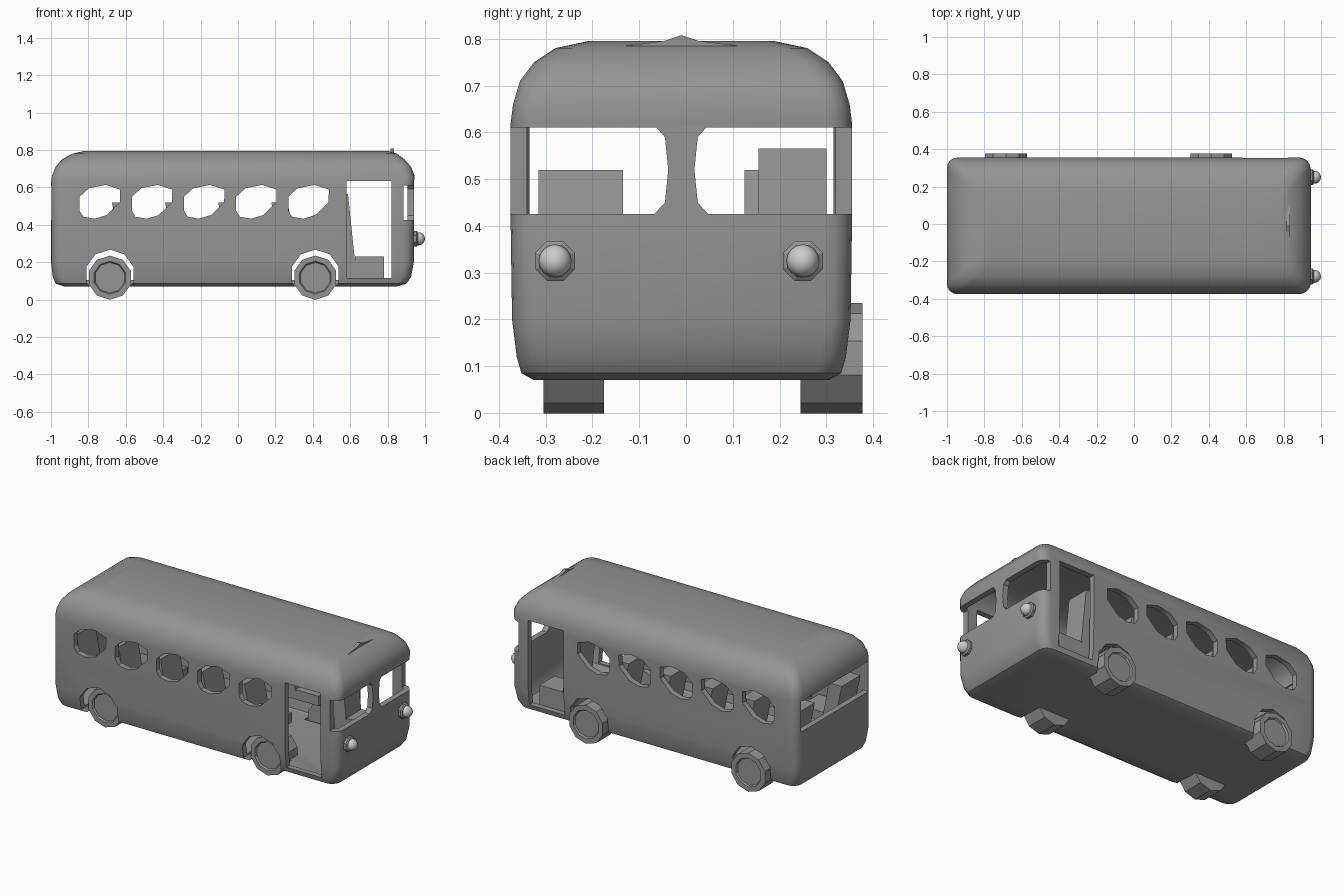
import bpy, bmesh, math
from mathutils import Vector

cube = bpy.data.objects.get("Cube")
if cube:
    bpy.data.objects.remove(cube, do_unlink=True)


def material(name, value):
    m = bpy.data.materials.new(name)
    m.use_nodes = True
    m.diffuse_color = (value, value, value, 1)
    m.node_tree.nodes["Principled BSDF"].inputs["Base Color"].default_value = (value, value, value, 1)
    return m


GREY = material("body grey", 0.3)
LENS = material("lamp pale grey", 0.6)
MID = -0.01  # body centre line in y


def finish(bm, name, mat, angle=None):
    bmesh.ops.recalc_face_normals(bm, faces=bm.faces)
    mesh = bpy.data.meshes.new(name)
    bm.to_mesh(mesh)
    bm.free()
    mesh.materials.append(mat)
    ob = bpy.data.objects.new(name, mesh)
    bpy.context.collection.objects.link(ob)
    if angle:
        smooth(ob, angle)
    return ob


def activate(ob):
    bpy.ops.object.select_all(action="DESELECT")
    ob.select_set(True)
    bpy.context.view_layer.objects.active = ob


def smooth(ob, angle):
    activate(ob)
    bpy.ops.object.shade_smooth_by_angle(angle=math.radians(angle))


def loft(bm, rings):
    loops = [[bm.verts.new(p) for p in ring] for ring in rings]
    n = len(loops[0])
    for a, b in zip(loops, loops[1:]):
        for i in range(n):
            j = (i + 1) % n
            bm.faces.new((a[i], a[j], b[j], b[i]))
    bm.faces.new(loops[0][::-1])
    bm.faces.new(loops[-1])


def prism(bm, points, axis, a, b):
    """Extrude a 2D outline along x or y from a to b."""
    def place(p, d):
        return Vector((p[0], d, p[1])) if axis == "y" else Vector((d, p[0], p[1]))
    loft(bm, [[place(p, d) for p in points] for d in (a, b)])


def ngon(cx, cz, r, n):
    return [(cx + r * math.cos((i + .5) * math.tau / n),
             cz + r * math.sin((i + .5) * math.tau / n)) for i in range(n)]


def rect(a, b, c, d):
    return [(a, c), (b, c), (b, d), (a, d)]


# Body: stacked rounded rectangles (height, rear, front, half width)
LEVELS = [(.07, -.93, .85, .315), (.085, -.975, .9, .342), (.12, -.99, .925, .352),
          (.2, -1, .94, .362), (.4, -1, .94, .365), (.62, -1, .94, .365),
          (.66, -.995, .945, .36), (.71, -.975, .925, .345), (.75, -.94, .89, .315),
          (.78, -.885, .85, .27), (.795, -.82, .8, .2)]


def rounded(z, x0, x1, w, r=.055, seg=4):
    ring = []
    corners = [(x1 - r, w - r), (x0 + r, w - r), (x0 + r, r - w), (x1 - r, r - w)]
    for k, (cx, cy) in enumerate(corners):
        for s in range(seg + 1):
            t = (k + s / seg) * math.pi / 2
            ring.append(Vector((cx + r * math.cos(t), MID + cy + r * math.sin(t), z)))
    return ring


bm = bmesh.new()
loft(bm, [rounded(*level) for level in LEVELS])
body = finish(bm, "body_shell", GREY)

# Openings: side windows, doors, windscreen halves, rear window, wheel arches
WHEELS = (-.685, .413)
WINDOW = [(-.11, .03), (-.06, .075), (.03, .093), (.107, .068),
          (.105, .0), (.035, -.068), (-.03, -.088), (-.09, -.077), (-.11, -.045)]
bm = bmesh.new()
for i in range(5):
    cx = -.737 + i * .279
    prism(bm, [(cx + x, .52 + z) for x, z in WINDOW], "y", -.6, .6)
prism(bm, rect(.58, .82, .115, .635), "y", -.6, .6)
for s in (-1, 1):
    inner, outer = MID + s * .028, MID + s * .6
    prism(bm, [(outer, .425), (inner + s * .03, .425), (inner + s * .007, .45), (inner, .52),
               (inner + s * .007, .59), (inner + s * .025, .61), (outer, .61)], "x", .885, 1.2)
    for x in WHEELS:
        prism(bm, ngon(x, .135, .132, 10), "y", MID + s * .24, MID + s * .6)
prism(bm, rect(MID - .325, MID + .325, .425, .61), "x", -1.2, -.9)
cutter = finish(bm, "opening_cutter", GREY)
cutter.hide_render = True

activate(body)
shell = body.modifiers.new("Wall", "SOLIDIFY")
shell.thickness = .035
shell.offset = -1
cut = body.modifiers.new("Openings", "BOOLEAN")
cut.object = cutter
cut.solver = "EXACT"
for m in ("Wall", "Openings"):
    bpy.ops.object.modifier_apply(modifier=m)
bpy.data.objects.remove(cutter, do_unlink=True)
smooth(body, 32)

# Wheels with shallow recessed hubs
for side, near, far in (("right", -.175, -.305), ("left", .245, .377)):
    step = math.copysign(.01, far - near)
    for end, x in zip(("rear", "front"), WHEELS):
        bm = bmesh.new()
        shape = [(near, .118), (far, .118), (far, .088), (far - step, .082)]
        loft(bm, [[Vector((px, y, pz)) for px, pz in ngon(x, .117, r, 10)] for y, r in shape])
        finish(bm, f"{end}_{side}_wheel", GREY)


# Seats: cushion and a thick back leaning to the rear (x is the top rear edge)
def seat(name, x, y0, y1, base, cushion, top):
    bm = bmesh.new()
    prism(bm, rect(x + .125, x + .28, base, cushion), "y", y0, y1)
    prism(bm, [(x + .05, base), (x + .135, base), (x + .087, top), (x, top)], "y", y0, y1)
    finish(bm, name, GREY)


for i in range(5):
    x = -.958 + i * .284
    seat(f"right_seat_{i + 1}", x, -.315, -.135, .27, .33, .52)
    seat(f"left_seat_{i + 1}", x, .125, .3, .27, .33, .52)
seat("driver_seat", .501, .155, .3, .1, .23, .565)

# Headlamps: rim and domed lens
for side, y in (("right", -.28), ("left", .25)):
    bm = bmesh.new()
    loft(bm, [[Vector((x, py, pz)) for py, pz in ngon(y, .325, r, 8)]
              for x, r in ((.925, .046), (.955, .046), (.962, .036))])
    finish(bm, f"{side}_lamp_rim", GREY)
    bm = bmesh.new()
    bmesh.ops.create_uvsphere(bm, u_segments=12, v_segments=8, radius=.035)
    bmesh.ops.translate(bm, verts=bm.verts, vec=(.965, y, .325))
    finish(bm, f"{side}_lamp_lens", LENS, 60)

# Small crest on the front of the roof
bm = bmesh.new()
prism(bm, [(-.2, .776), (.18, .776), (.025, .796), (MID, .808), (-.045, .796)], "x", .815, .835)
finish(bm, "roof_crest", GREY)
